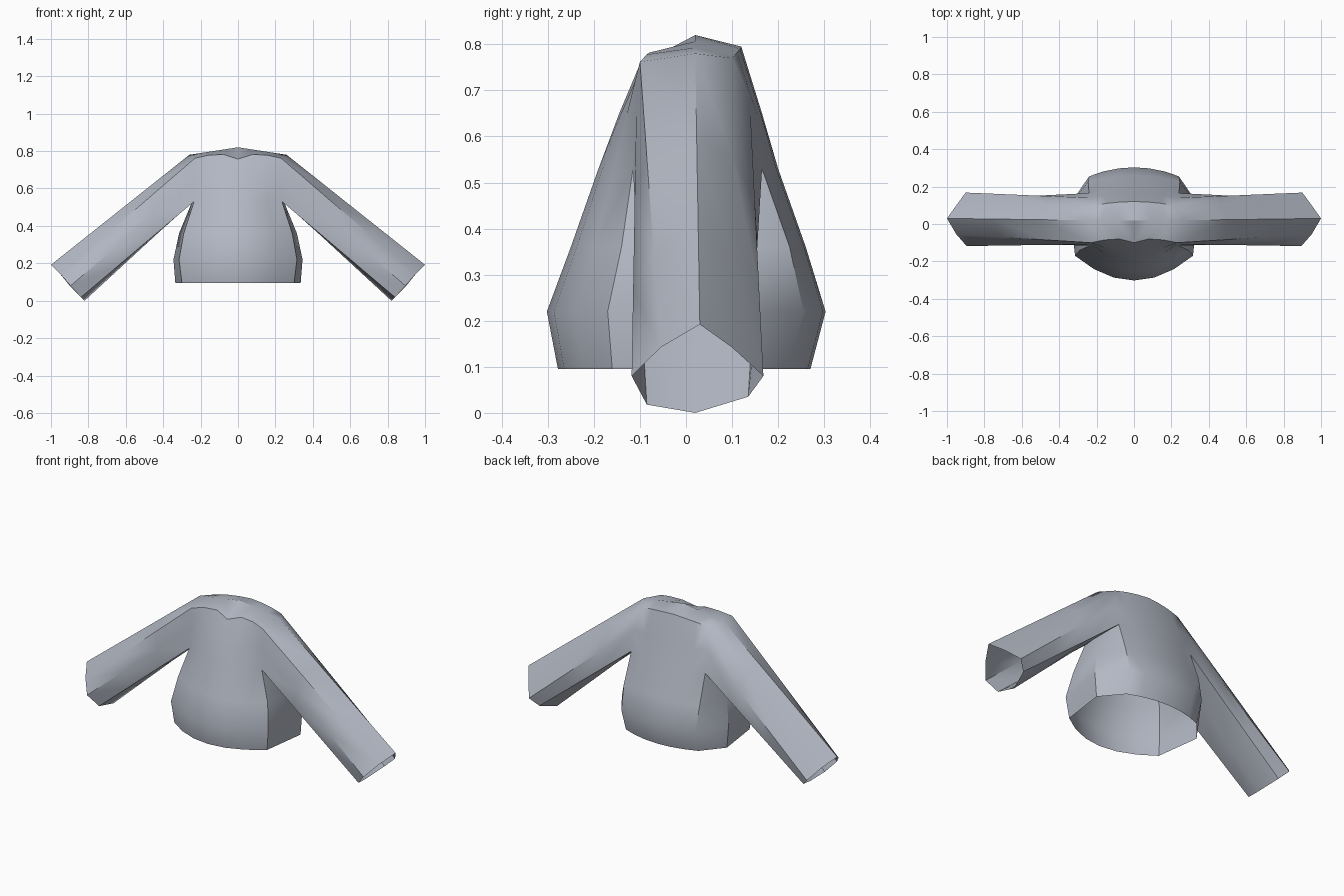
import bpy, bmesh
from mathutils import Vector

cube = bpy.data.objects.get("Cube")
if cube:
    bpy.data.objects.remove(cube, do_unlink=True)

# One soft grey-blue cloth
cloth = bpy.data.materials.new("grey_blue_cloth")
cloth.use_nodes = True
colour = (0.45, 0.48, 0.55, 1)
cloth.diffuse_color = colour
shader = cloth.node_tree.nodes["Principled BSDF"]
shader.inputs["Base Color"].default_value = colour
shader.inputs["Roughness"].default_value = 0.8

bm = bmesh.new()


def panel(z, mid_y, corner_x, corner_y):
    """Curved half panel, from the centre line out to the corner."""
    return [bm.verts.new((corner_x * t, mid_y + (corner_y - mid_y) * t * t, z))
            for t in (0, 0.34, 0.68, 1)]


def bridge(a, b, closed=False):
    """Join two rows of vertices with quads."""
    n = len(a)
    for i in range(n if closed else n - 1):
        j = (i + 1) % n
        bm.faces.new((a[i], a[j], b[j], b[i]))


# Torso levels: height, front middle, front corner, side, back corner, back middle
levels = [
    (0.095, -0.278, (0.30, -0.16), (0.335, 0.10), (0.235, 0.22), 0.27),
    (0.22, -0.302, (0.315, -0.17), (0.345, 0.10), (0.24, 0.255), 0.303),
    (0.36, -0.25, (0.29, -0.14), (0.315, 0.07), (0.245, 0.225), 0.26),
    (0.53, -0.19, (0.235, -0.115), (0.245, 0.03), (0.24, 0.165), 0.20),
    (0.65, -0.145, (0.23, -0.108), None, (0.24, 0.14), 0.165),
    (0.77, -0.10, (0.23, -0.10), None, (0.21, 0.10), 0.12),
]
fronts, backs, sides = [], [], []
for z, front_y, front, side, back, back_y in levels:
    fronts.append(panel(z, front_y, *front))
    backs.append(panel(z, back_y, *back))
    if side:
        sides.append(bm.verts.new((*side, z)))

for i in range(len(levels) - 1):
    bridge(fronts[i], fronts[i + 1])
    bridge(backs[i], backs[i + 1])
for i in range(len(sides) - 1):
    bridge([fronts[i][-1], sides[i], backs[i][-1]],
           [fronts[i + 1][-1], sides[i + 1], backs[i + 1][-1]])

# Neckline with a dip at the front, raised at the back
neck, nape = fronts[-1], backs[-1]
for v, y, z in zip(neck, (-0.10, -0.08, -0.085, -0.10), (0.757, 0.782, 0.778, 0.762)):
    v.co.y, v.co.z = y, z
for v, z in zip(nape, (0.795, 0.79, 0.782, 0.77)):
    v.co.z = z

# Shoulder ridge closing the top
ridge = [bm.verts.new((0.26 * t, 0.02, 0.82 - 0.04 * t)) for t in (0, 0.34, 0.68, 1)]
bridge(neck, ridge)
bridge(ridge, nape)

# Sleeve from the armhole down to the open cuff
armhole = [sides[-1], fronts[3][-1], fronts[4][-1], neck[-1],
           ridge[-1], nape[-1], backs[4][-1], backs[3][-1]]
cuff = [(0.82, 0.02, 0), (0.84, -0.085, 0.018), (0.895, -0.118, 0.08),
        (0.95, -0.055, 0.142), (1, 0.03, 0.192), (0.95, 0.10, 0.142),
        (0.9, 0.168, 0.08), (0.855, 0.135, 0.035)]
segments = 3
previous = armhole
for s in range(1, segments + 1):
    ring = [bm.verts.new(a.co.lerp(Vector(c), s / segments))
            for a, c in zip(armhole, cuff)]
    bridge(previous, ring, closed=True)
    previous = ring

bmesh.ops.recalc_face_normals(bm, faces=bm.faces[:])
mesh = bpy.data.meshes.new("jumper")
bm.to_mesh(mesh)
bm.free()
mesh.materials.append(cloth)
jumper = bpy.data.objects.new("jumper", mesh)
bpy.context.collection.objects.link(jumper)

# Smooth cloth with sharp creases, mirrored to the other side
bpy.ops.object.select_all(action="DESELECT")
jumper.select_set(True)
bpy.context.view_layer.objects.active = jumper
bpy.ops.object.shade_smooth_by_angle(angle=0.6)
mirror = jumper.modifiers.new("mirror", "MIRROR")
mirror.use_clip = True
mirror.merge_threshold = 0.001
